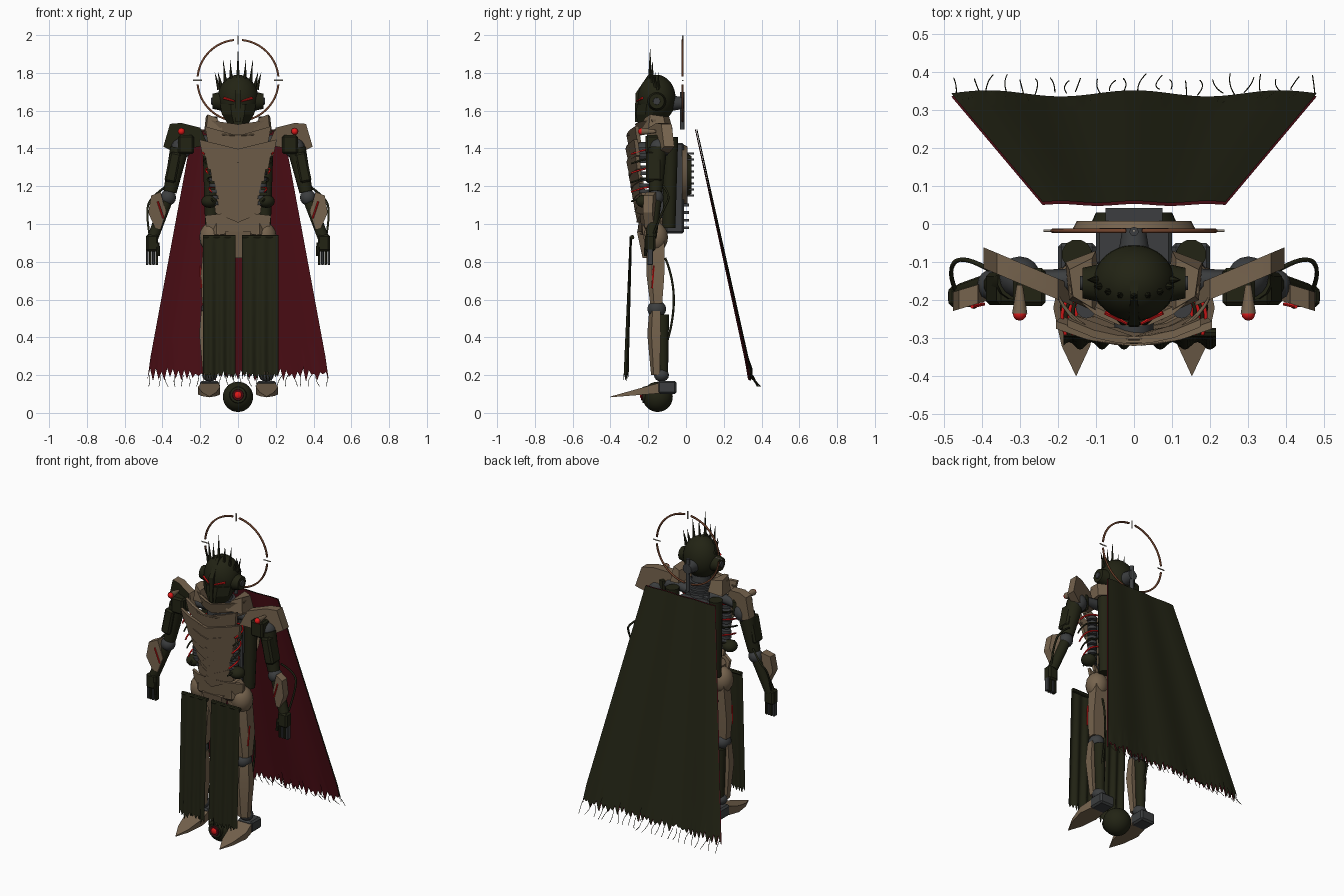
import bpy, bmesh, math, random
from mathutils import Vector, Matrix, Euler

random.seed(4)
cube = bpy.data.objects.get("Cube")
if cube:
    bpy.data.objects.remove(cube, do_unlink=True)


def material(name, color):
    mat = bpy.data.materials.new(name)
    mat.use_nodes = True
    mat.diffuse_color = (*color, 1)
    mat.node_tree.nodes["Principled BSDF"].inputs["Base Color"].default_value = (*color, 1)
    return mat


BONE = material("bone armour", (.18, .125, .075))
OLIVE = material("dark olive", (.016, .017, .007))
GREY = material("gunmetal", (.045, .048, .05))
CRIMSON = material("crimson lining", (.085, .005, .009))
RED = material("glowing red", (.75, .01, .01))
COPPER = material("copper", (.16, .055, .025))
IVORY = material("pale ivory", (.45, .4, .33))


# Helpers
def finish(name, bm, mat, angle=35):
    mesh = bpy.data.meshes.new(name)
    bmesh.ops.recalc_face_normals(bm, faces=bm.faces)
    for face in bm.faces:
        face.smooth = True
    bm.to_mesh(mesh)
    bm.free()
    mesh.set_sharp_from_angle(angle=math.radians(angle))
    mesh.materials.append(mat)
    obj = bpy.data.objects.new(name, mesh)
    bpy.context.collection.objects.link(obj)
    return obj


def ball(name, center, size, mat, sides=24):
    bm = bmesh.new()
    bmesh.ops.create_uvsphere(bm, u_segments=sides, v_segments=sides // 2, radius=1,
                              matrix=Matrix.LocRotScale(Vector(center), None, Vector(size)))
    return finish(name, bm, mat)


def box(name, center, size, mat, rot=(0, 0, 0), bevel=.01):
    bm = bmesh.new()
    bmesh.ops.create_cube(bm, size=1, matrix=Matrix.LocRotScale(Vector(center), Euler(rot), Vector(size)))
    if bevel:
        bmesh.ops.bevel(bm, geom=bm.edges[:], offset=bevel, segments=1, affect='EDGES')
    return finish(name, bm, mat, 20)


def limb(name, start, end, r1, r2, mat, sides=12):
    a, b = Vector(start), Vector(end)
    axis = b - a
    spin = axis.to_track_quat('Z', 'Y')
    bm = bmesh.new()
    bmesh.ops.create_cone(bm, cap_ends=True, segments=sides, radius1=r1, radius2=r2, depth=axis.length,
                          matrix=Matrix.LocRotScale((a + b) / 2, spin, None))
    return finish(name, bm, mat, 40)


def loft(name, rings, mat):
    bm = bmesh.new()
    loops = [[bm.verts.new(p) for p in ring] for ring in rings]
    n = len(loops[0])
    for low, high in zip(loops, loops[1:]):
        for i in range(n):
            j = (i + 1) % n
            bm.faces.new((low[i], low[j], high[j], high[i]))
    bm.faces.new(loops[0])
    bm.faces.new(loops[-1])
    return finish(name, bm, mat, 25)


def cable(name, points, radius, mat):
    curve = bpy.data.curves.new(name, 'CURVE')
    curve.dimensions = '3D'
    curve.bevel_depth, curve.bevel_resolution, curve.resolution_u = radius, 1, 6
    spline = curve.splines.new('NURBS')
    spline.points.add(len(points) - 1)
    for dot, p in zip(spline.points, points):
        dot.co = (*p, 1)
    spline.order_u, spline.use_endpoint_u = 3, True
    curve.materials.append(mat)
    obj = bpy.data.objects.new(name, curve)
    bpy.context.collection.objects.link(obj)


def sheet(name, top, bottom, mat, cols, rows, wave, folds, ragged, shift=0):
    # top and bottom are (left x, right x, y, z)
    rng = random.Random(name.split("_")[0])
    bm, grid = bmesh.new(), []
    for r in range(rows + 1):
        v, line = r / rows, []
        for c in range(cols + 1):
            u = c / cols
            l, rt, y, z = [a + (b - a) * v for a, b in zip(top, bottom)]
            y += wave * (.3 + .7 * v) * math.sin(u * folds * math.tau)
            if r == rows:
                z += ragged * (rng.random() * .7 if c % 2 else -rng.random())
            line.append(bm.verts.new((l + (rt - l) * u, y + shift, z)))
        grid.append(line)
    for a, b in zip(grid, grid[1:]):
        for c in range(cols):
            bm.faces.new((a[c], a[c + 1], b[c + 1], b[c]))
    return finish(name, bm, mat, 80)


def chevron(name, z, height, width, y, dip, bend):
    # Curved breastplate strip that drops to a point at the middle
    def ring(depth, grow):
        xs = [-1, -.6, -.25, 0, .25, .6, 1]
        top = [(x * width, y + depth + bend * x * x, z + height / 2 + dip * (abs(x) - .5)) for x in xs]
        low = [(x * width * grow, y + depth + bend * x * x + .012,
                z - height / 2 + dip * (abs(x) - .5)) for x in reversed(xs)]
        return top + low
    return loft(name, [ring(0, .92), ring(.02, .92)], BONE)


# Halo with three cross ticks
HALO = Vector((0, -.018, 1.76))
for k in range(4):
    arc = [math.pi / 2 * (k + t / 16) for t in range(1, 16)]
    cable("halo_arc", [HALO + Vector((math.cos(a), 0, math.sin(a))) * .215 for a in arc], .006, COPPER)
for d in (Vector((1, 0, 0)), Vector((-1, 0, 0)), Vector((0, 0, 1))):
    limb("halo_tick", HALO + d * .19, HALO + d * .238, .004, .004, IVORY, 6)
limb("halo_mount", (0, -.07, 1.64), (0, -.01, 1.64), .04, .03, GREY)
limb("halo_stem", (0, -.02, 1.5), (0, -.02, 1.7), .012, .012, GREY)

# Head and crown
ball("skull", (0, -.155, 1.665), (.108, .1, .125), OLIVE, 32)
loft("face_mask", [[(-w, y + .09, z), (-w, y + .05, z), (-w * .4, y, z), (w * .4, y, z), (w, y + .05, z), (w, y + .09, z)]
                   for w, y, z in ((.035, -.25, 1.5), (.085, -.265, 1.58), (.095, -.258, 1.635))], OLIVE)
loft("brow_ridge", [[(-w, y, z), (w, y, z), (w, y + .05, z), (-w, y + .05, z)]
                    for w, y, z in ((.012, -.27, 1.54), (.015, -.268, 1.69), (.01, -.2, 1.79))], OLIVE)
for k in range(-4, 5):
    a = k * .36
    base = Vector((math.sin(a) * .1, -.14 - math.cos(a) * .05, 1.76 - abs(k) * .012))
    tall = .17 - abs(k) * .02 - (k % 2) * .03
    limb("crown_spike", base, base + Vector((k * .006, 0, tall)), .011, .0005, OLIVE, 6)
limb("neck", (0, -.14, 1.4), (0, -.15, 1.56), .06, .055, GREY)
for k in range(3):
    limb("neck_ring", (0, -.145, 1.45 + k * .03), (0, -.145, 1.465 + k * .03), .07, .07, GREY, 20)

# Torso core, chest strips and pelvis
box("torso_core", (0, -.15, 1.2), (.17, .09, .5), GREY)
limb("chest_link", (0, -.15, 1.38), (0, -.29, 1.38), .06, .05, GREY)
limb("belly_link", (0, -.15, 1.1), (0, -.25, 1.1), .08, .07, GREY)
for z, w, y in ((1.45, .175, -.315), (1.38, .205, -.32), (1.31, .175, -.315), (1.245, .15, -.305),
                (1.185, .13, -.295), (1.13, .12, -.285), (1.075, .13, -.275)):
    chevron("chest_strip", z, .085, w, y, .05, .045)
chevron("gorget", 1.51, .06, .17, -.27, .025, .09)
chevron("belt_plate", 1.0, .11, .175, -.27, -.02, .07)
loft("codpiece", [[(-.07, y, .96), (.07, y, .96), (.03, y + .03, .82), (-.03, y + .03, .82)] for y in (-.26, -.2)], BONE)
box("pelvis", (0, -.17, .98), (.28, .12, .12), BONE, bevel=.025)
for drop in (.3, .31):
    cable("neck_cord", [(-.2, -.19, 1.5), (-.14, -drop, 1.47), (.14, -drop, 1.47), (.2, -.19, 1.5)], .004, BONE)

# Back unit
box("back_unit", (0, -.06, 1.19), (.2, .1, .48), GREY)
limb("back_disc", (0, -.02, 1.26), (0, .008, 1.26), .165, .15, BONE, 32)
limb("back_cap", (0, .008, 1.26), (0, .03, 1.26), .11, .1, OLIVE, 32)
for k in range(8):
    box("back_fin", (0, .022, 1.15 + k * .032), (.15, .04, .01), GREY, bevel=0)
for k in range(4):
    box("lower_fin", (0, 0, .98 + k * .04), (.12, .03, .015), GREY, bevel=0)

for side, s in (("left", 1), ("right", -1)):
    def m(*p):
        return (s * p[0], p[1], p[2])

    def part(name):
        return side + "_" + name

    # Eyes, ears and collar
    limb(part("eye"), m(.018, -.262, 1.65), m(.075, -.232, 1.667), .004, .007, RED, 6)
    limb(part("ear"), m(.09, -.155, 1.65), m(.135, -.155, 1.65), .05, .04, OLIVE, 16)
    limb(part("ear_hub"), m(.13, -.155, 1.65), m(.142, -.155, 1.65), .02, .018, GREY)
    loft(part("collar"), [[m(x, y, z) for x, y, z in ((.08, -.24, 1.5), (.17, -.2, 1.48), (.18, -.1, 1.48), (.1, -.07, 1.5))],
                          [m(x, y, z) for x, y, z in ((.11, -.22, 1.56), (.16, -.19, 1.58), (.17, -.12, 1.57), (.11, -.09, 1.57))]], BONE)

    # Side of torso: ribs, coil and back cylinder
    for k in range(6):
        z = 1.14 + k * .05
        w = .13 + k * .01
        cable(part("rib_cable"), [m(.08, -.15, z), m(w + .04, -.18, z + .02), m(w, -.29, z - .02)],
              .005, RED if k % 2 else OLIVE)
    for k in range(10):
        limb(part("coil_ring"), m(.125, -.22, 1.1 + k * .032), m(.125, -.22, 1.118 + k * .032), .028, .028, GREY)
    ball(part("waist_joint"), m(.15, -.22, 1.12), (.045, .045, .035), OLIVE, 16)
    limb(part("back_cylinder"), m(.14, -.09, .98), m(.15, -.08, 1.46), .035, .04, OLIVE)
    cable(part("clavicle"), [m(.08, -.14, 1.44), m(.18, -.15, 1.46), m(.28, -.15, 1.42)], .03, GREY)

    # Pauldron: the right one is dark on its forward faces
    outline = ((.16, 1.42), (.2, 1.51), (.3, 1.535), (.36, 1.53), (.395, 1.41), (.33, 1.375), (.25, 1.4))
    pad = loft(part("pauldron"), [[m(x, y + (x - .16) * .42, z) for x, z in outline] for y in (-.215, -.16)], BONE)
    pad.data.materials.append(OLIVE)
    if s < 0:
        for face in pad.data.polygons:
            face.material_index = int(face.normal.y < -.5)
    box(part("shoulder_block"), m(.275, -.165, 1.42), (.085, .1, .1), OLIVE)
    limb(part("lamp_stem"), m(.3, -.16, 1.49), m(.3, -.235, 1.49), .008, .02, BONE)
    ball(part("shoulder_lamp"), m(.3, -.236, 1.49), (.018, .018, .018), RED, 12)

    # Arm
    ball(part("shoulder_joint"), m(.3, -.14, 1.4), (.055, .055, .055), GREY, 16)
    limb(part("upper_arm"), m(.31, -.15, 1.4), m(.36, -.16, 1.17), .05, .036, OLIVE)
    box(part("upper_arm_plate"), m(.345, -.17, 1.3), (.06, .085, .16), OLIVE, (0, -.2 * s, 0))
    ball(part("elbow"), m(.37, -.16, 1.14), (.042, .042, .042), GREY, 16)
    limb(part("forearm"), m(.375, -.16, 1.13), m(.45, -.185, .93), .032, .03, OLIVE)
    shell = ((.41, 1.17), (.46, 1.15), (.475, 1.06), (.44, .98), (.41, .97), (.38, 1.06))
    loft(part("forearm_shell"), [[m(x, y - (x - .38) * .3, z) for x, z in shell] for y in (-.2, -.15)], BONE)
    limb(part("forearm_stripe"), m(.395, -.21, 1.03), m(.425, -.217, 1.12), .005, .005, RED, 6)
    cable(part("arm_cable"), [m(.38, -.12, 1.2), m(.45, -.08, 1.15), m(.49, -.12, 1.08), m(.47, -.17, .95)], .006, OLIVE)
    box(part("hand"), m(.455, -.19, .9), (.065, .055, .09), OLIVE)
    for k in range(4):
        box(part("finger"), m(.43 + k * .017, -.19, .825), (.014, .03, .085), GREY if k % 2 else OLIVE, bevel=.003)
    limb(part("thumb"), m(.425, -.21, .9), m(.42, -.215, .83), .01, .008, OLIVE, 8)

    # Leg
    ball(part("hip"), m(.14, -.16, .93), (.065, .065, .08), BONE, 16)
    loft(part("thigh"), [[m(x + w * dx, -.15 + w * dy, z) for dx, dy in ((-1, -.7), (-.4, -1), (.4, -1), (1, -.5), (1, .6), (-1, .6))]
                         for x, w, z in ((.15, .04, .58), (.14, .058, .72), (.12, .06, .93))], BONE)
    ball(part("knee"), m(.15, -.155, .55), (.045, .05, .045), GREY, 16)
    loft(part("shin"), [[m(.15 + w * dx, -.15 + w * dy, z) for dx, dy in ((-1, -.6), (0, -1), (1, -.6), (1, .3), (-1, .3))]
                        for w, z in ((.035, .2), (.055, .42), (.045, .54))], BONE)
    limb(part("calf"), m(.15, -.125, .52), m(.15, -.12, .2), .035, .025, OLIVE)
    cable(part("leg_cable"), [m(.14, -.11, .82), m(.16, -.06, .7), m(.16, -.07, .45), m(.15, -.12, .32)], .006, OLIVE)
    limb(part("thigh_stripe"), m(.2, -.17, .78), m(.195, -.18, .66), .005, .005, RED, 6)
    ball(part("ankle"), m(.15, -.13, .2), (.04, .04, .035), GREY, 16)
    sole = ((.105, -.12), (.19, -.12), (.212, -.22), (.19, -.32), (.152, -.4), (.115, -.32), (.095, -.22))
    loft(part("foot"), [[m(x, y, .165 + (y + .12) * .28 - t * (y + .42)) for x, y in sole] for t in (.2, 0)], BONE)
    box(part("heel"), m(.15, -.1, .135), (.1, .1, .07), GREY)

# Hanging front cloths
for name, l, r in (("right", -.185, -.012), ("left", .02, .215)):
    for layer in (0, .006):
        sheet(name + "_cloth", (l, r, -.295, .935), (l, r, -.32, .2), OLIVE, 24, 8, .01, 3, .035, layer)
    limb(name + "_cloth_rod", (l, -.285, .93), (r, -.285, .93), .012, .012, OLIVE, 8)

# Cape with olive outside, crimson lining and loose threads
CAPE = ((-.24, .24, .05, 1.5), (-.48, .48, .335, .205))
sheet("cape_lining", *CAPE, CRIMSON, 64, 14, .008, 2.5, .045)
sheet("cape_outside", *CAPE, OLIVE, 64, 14, .008, 2.5, .045, .008)
for k in range(24):
    x = -.46 + k * .04
    path = [(x + random.uniform(-.015, .015), .345 + t * .02 + random.uniform(-.01, .01), .2 - t * .03) for t in range(3)]
    cable("cape_thread", path, .0015, OLIVE)

# Orb between the feet
ball("orb", (0, -.15, .085), (.08, .08, .08), OLIVE, 32)
limb("orb_socket", (0, -.2, .095), (0, -.231, .095), .05, .042, OLIVE, 24)
limb("orb_eye", (0, -.22, .095), (0, -.237, .095), .033, .028, CRIMSON, 24)
ball("orb_pupil", (0, -.235, .095), (.02, .01, .02), RED, 16)
